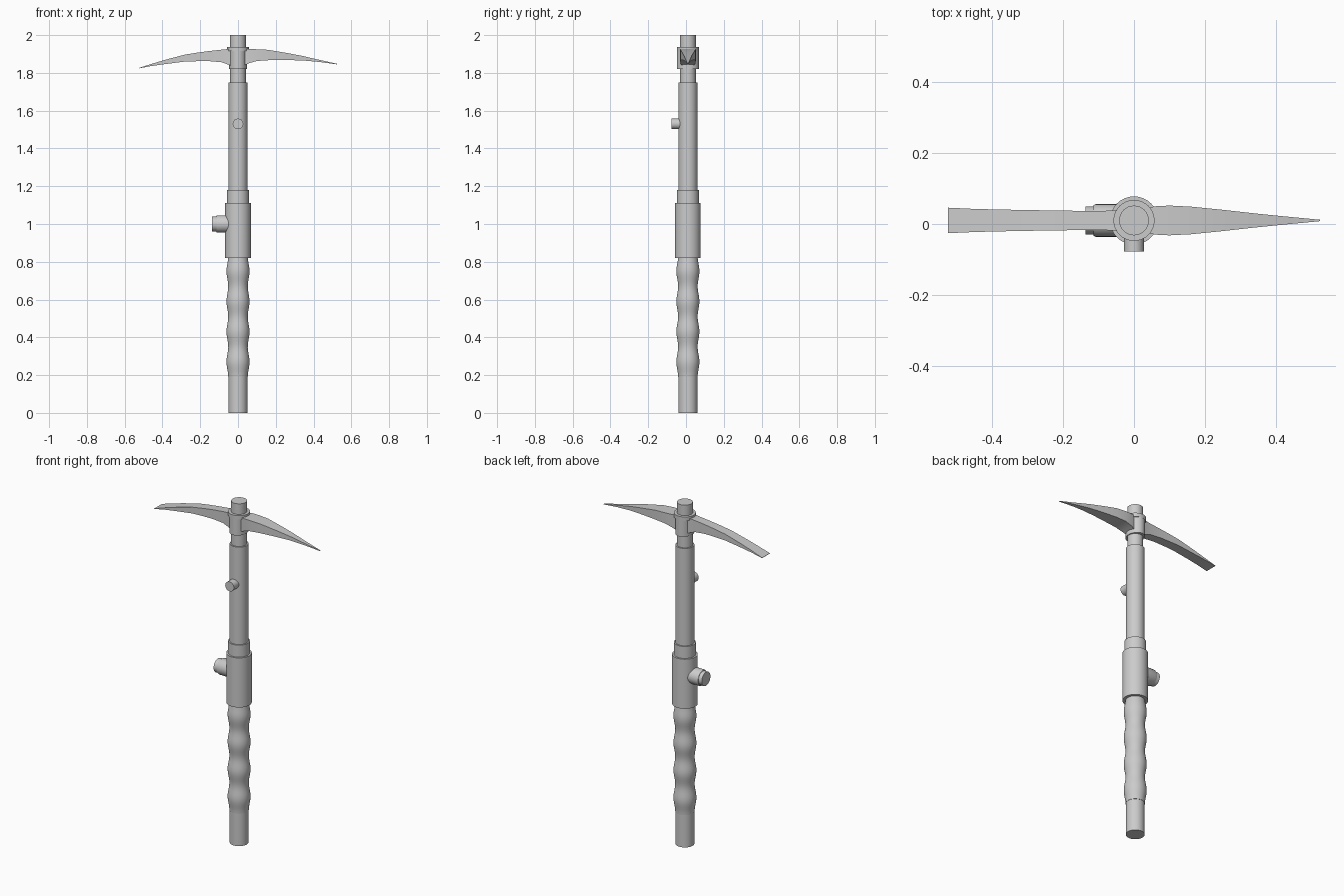
import bpy, bmesh, math
from mathutils import Matrix

if "Cube" in bpy.data.objects:
    bpy.data.objects.remove(bpy.data.objects["Cube"])

CY = 0.01      # the shaft axis sits slightly behind the origin
SIDES = 32


def finish(name, bm, smooth=True):
    bmesh.ops.recalc_face_normals(bm, faces=bm.faces)
    mesh = bpy.data.meshes.new(name)
    bm.to_mesh(mesh)
    bm.free()
    ob = bpy.data.objects.new(name, mesh)
    bpy.context.collection.objects.link(ob)
    if smooth:
        bpy.ops.object.select_all(action='DESELECT')
        ob.select_set(True)
        bpy.context.view_layer.objects.active = ob
        bpy.ops.object.shade_smooth_by_angle(angle=math.radians(35))
    return ob


def lathe(name, profile, matrix=None, sx=1.0):
    """Capped solid turned about z from (radius, height) pairs."""
    bm = bmesh.new()
    rings = []
    for r, z in profile:
        rings.append([bm.verts.new((sx * r * math.cos(2 * math.pi * i / SIDES),
                                    r * math.sin(2 * math.pi * i / SIDES), z))
                      for i in range(SIDES)])
    for a, b in zip(rings, rings[1:]):
        for i in range(SIDES):
            j = (i + 1) % SIDES
            bm.faces.new((a[i], a[j], b[j], b[i]))
    bm.faces.new(rings[0])
    bm.faces.new(rings[-1])
    bm.transform(matrix or Matrix.Translation((0, CY, 0)))
    return finish(name, bm)


def blade(name, sections):
    """Rectangular sections along x: (x, bottom z, top z, half width)."""
    bm = bmesh.new()
    rings = [[bm.verts.new((x, CY + y, z)) for y, z in
              ((-w, lo), (w, lo), (w, hi), (-w, hi))]
             for x, lo, hi, w in sections]
    for a, b in zip(rings, rings[1:]):
        for i in range(4):
            j = (i + 1) % 4
            bm.faces.new((a[i], a[j], b[j], b[i]))
    bm.faces.new(rings[0])
    bm.faces.new(rings[-1])
    return finish(name, bm)


# Lower pole and wavy grip
lathe("lower_pole", [(0.05, 0), (0.05, 0.22)])
grip = []
for k in range(41):
    z = 0.19 + 0.63 * k / 40
    wave = 0.5 - 0.5 * math.cos(2 * math.pi * (z - 0.19) / 0.16)
    grip.append((0.0515 + 0.0095 * wave, z))
lathe("grip", grip)

# Sleeve, collar, upper tube and inner rod
lathe("sleeve", [(0.068, 0.82), (0.068, 1.11)])
lathe("sleeve_collar", [(0.058, 1.10), (0.058, 1.18)])
lathe("upper_tube", [(0.05, 1.17), (0.05, 1.75)])
lathe("inner_rod", [(0.042, 1.74), (0.042, 2.0)])

# Head socket
lathe("head_socket", [(0.058, 1.82), (0.058, 1.925)], sx=0.8)
lathe("head_flange", [(0.058, 1.915), (0.058, 1.938)])

# Chisel blade (left) and pick blade (right)
blade("chisel_blade", [
    (-0.03, 1.835, 1.926, 0.032), (-0.055, 1.845, 1.926, 0.029),
    (-0.085, 1.856, 1.923, 0.027), (-0.15, 1.862, 1.916, 0.027),
    (-0.21, 1.862, 1.908, 0.028), (-0.28, 1.860, 1.897, 0.029),
    (-0.39, 1.846, 1.868, 0.031), (-0.46, 1.836, 1.847, 0.033),
    (-0.525, 1.824, 1.826, 0.036)])
blade("pick_blade", [
    (0.03, 1.838, 1.926, 0.034), (0.06, 1.852, 1.926, 0.040),
    (0.10, 1.863, 1.925, 0.042), (0.16, 1.867, 1.922, 0.039),
    (0.25, 1.868, 1.907, 0.030), (0.34, 1.866, 1.890, 0.020),
    (0.43, 1.858, 1.869, 0.011), (0.525, 1.845, 1.848, 0.002)])

# Side knob (points to -x) and front button (points to -y)
lathe("side_knob", [(0.046, 0.03), (0.046, 0.108), (0.043, 0.115),
                    (0.040, 0.115), (0.040, 0.137)],
      Matrix.Translation((0, CY, 1.0)) @ Matrix.Rotation(-math.pi / 2, 4, 'Y'))
lathe("front_button", [(0.028, -0.01), (0.028, 0.078)],
      Matrix.Translation((0, 0, 1.53)) @ Matrix.Rotation(math.pi / 2, 4, 'X'))
